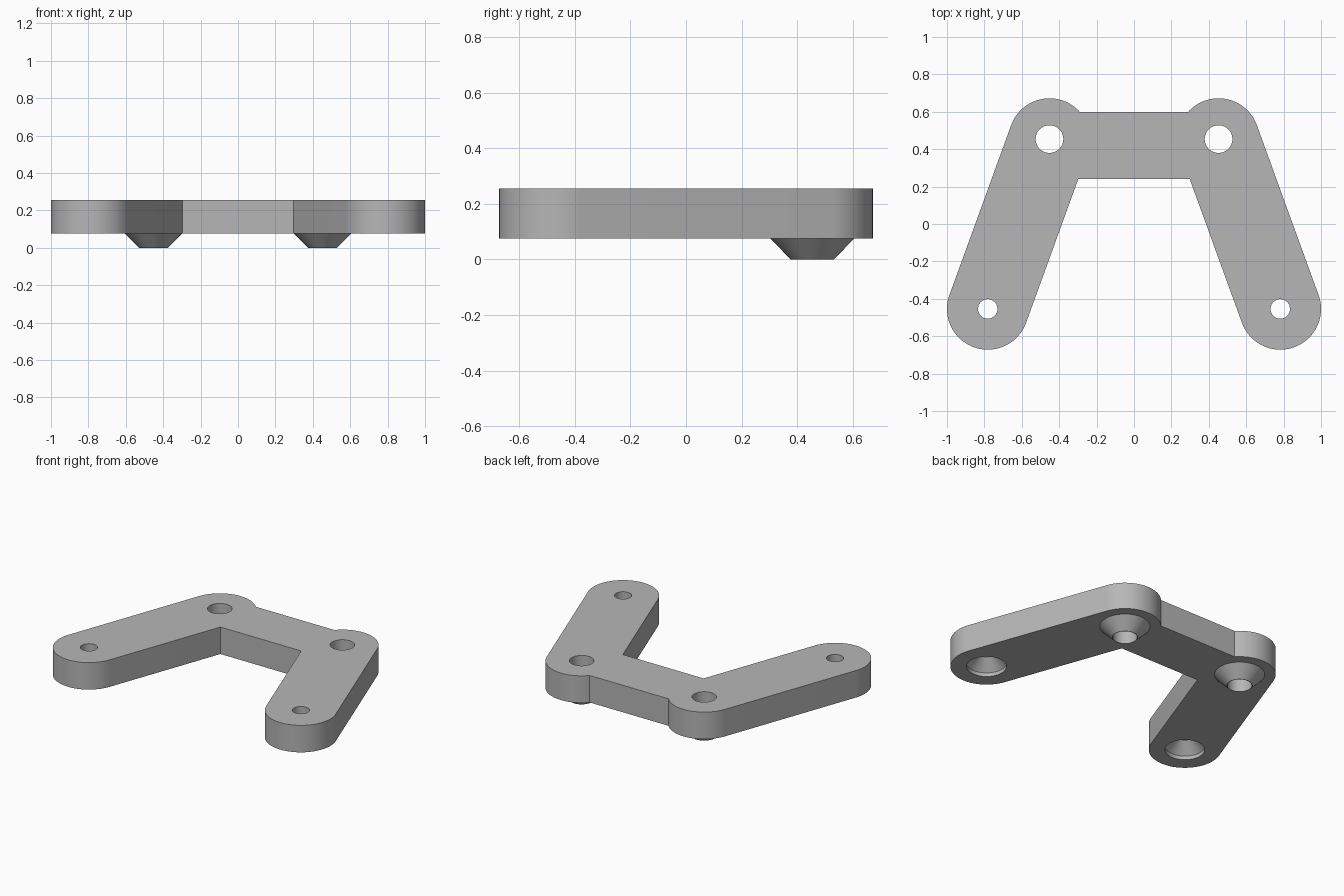
import bpy, bmesh
from math import sin, cos, asin, tan, pi, radians

cube = bpy.data.objects.get("Cube")
if cube:
    bpy.data.objects.remove(cube, do_unlink=True)

BOTTOM, TOP = 0.076, 0.256
R = 0.218                       # arm half width and end radius
PIVOT = (0.452, 0.454)          # rear holes with bosses
FOOT = (0.782, -0.454)          # front countersunk holes
BAR_FRONT, BAR_BACK = 0.24, 0.60
TILT = radians(20)

grey = bpy.data.materials.new("plain grey")
grey.use_nodes = True
colour = (0.47, 0.47, 0.47, 1)
grey.diffuse_color = colour
grey.node_tree.nodes["Principled BSDF"].inputs["Base Color"].default_value = colour


def make_object(name, bm):
    bmesh.ops.recalc_face_normals(bm, faces=bm.faces)
    mesh = bpy.data.meshes.new(name)
    bm.to_mesh(mesh)
    bm.free()
    mesh.materials.append(grey)
    obj = bpy.data.objects.new(name, mesh)
    bpy.context.collection.objects.link(obj)
    return obj


def lathe(name, centre, profile, steps=64):
    """Closed solid turned around z from (radius, height) pairs."""
    bm = bmesh.new()
    rings = [[bm.verts.new((centre[0] + r * cos(2 * pi * i / steps),
                            centre[1] + r * sin(2 * pi * i / steps), z))
              for i in range(steps)] for r, z in profile]
    for low, high in zip(rings, rings[1:]):
        for i in range(steps):
            j = (i + 1) % steps
            bm.faces.new((low[i], low[j], high[j], high[i]))
    bm.faces.new(rings[0][::-1])
    bm.faces.new(rings[-1])
    return make_object(name, bm)


def arc(centre, start, end, steps=40):
    return [(centre[0] + R * cos(start + (end - start) * i / steps),
             centre[1] + R * sin(start + (end - start) * i / steps))
            for i in range(steps + 1)]


def boolean(target, tool, operation):
    mod = target.modifiers.new(tool.name, 'BOOLEAN')
    mod.operation = operation
    mod.solver = 'EXACT'
    mod.object = tool
    bpy.context.view_layer.objects.active = target
    bpy.ops.object.modifier_apply(modifier=mod.name)
    bpy.data.objects.remove(tool, do_unlink=True)


# Bracket outline: one rounded arm, mirrored, joined by the crossbar
inner_x = PIVOT[0] - R / cos(TILT) + (PIVOT[1] - BAR_FRONT) * tan(TILT)
notch = pi - asin((BAR_BACK - PIVOT[1]) / R)
half = [(inner_x, BAR_FRONT)]
half += arc(FOOT, pi + TILT, 2 * pi + TILT)
half += arc(PIVOT, TILT, notch)
outline = half + [(-x, y) for x, y in reversed(half)]

bm = bmesh.new()
base = bm.faces.new([bm.verts.new((x, y, BOTTOM)) for x, y in outline])
solid = bmesh.ops.extrude_face_region(bm, geom=[base], use_keep_orig=True)
top_verts = [g for g in solid["geom"] if isinstance(g, bmesh.types.BMVert)]
bmesh.ops.translate(bm, vec=(0, 0, TOP - BOTTOM), verts=top_verts)
bracket = make_object("bracket", bm)

for side in (1, -1):
    pivot = (side * PIVOT[0], PIVOT[1])
    foot = (side * FOOT[0], FOOT[1])
    # Tapered boss below the rear corner, drilled through
    boss = lathe("boss", pivot, [(0.077, 0), (0.152, BOTTOM), (0.152, BOTTOM + 0.04)])
    boolean(bracket, boss, 'UNION')
    drill = lathe("drill", pivot, [(0.074, -0.1), (0.074, 0.4)])
    boolean(bracket, drill, 'DIFFERENCE')
    # Countersunk hole at the front end
    sink = lathe("countersink", foot, [(0.12, 0), (0.12, BOTTOM + 0.025),
                                       (0.052, BOTTOM + 0.095), (0.052, 0.4)])
    boolean(bracket, sink, 'DIFFERENCE')

bpy.ops.object.select_all(action='DESELECT')
bracket.select_set(True)
bpy.context.view_layer.objects.active = bracket
bpy.ops.object.shade_smooth_by_angle(angle=radians(30))
